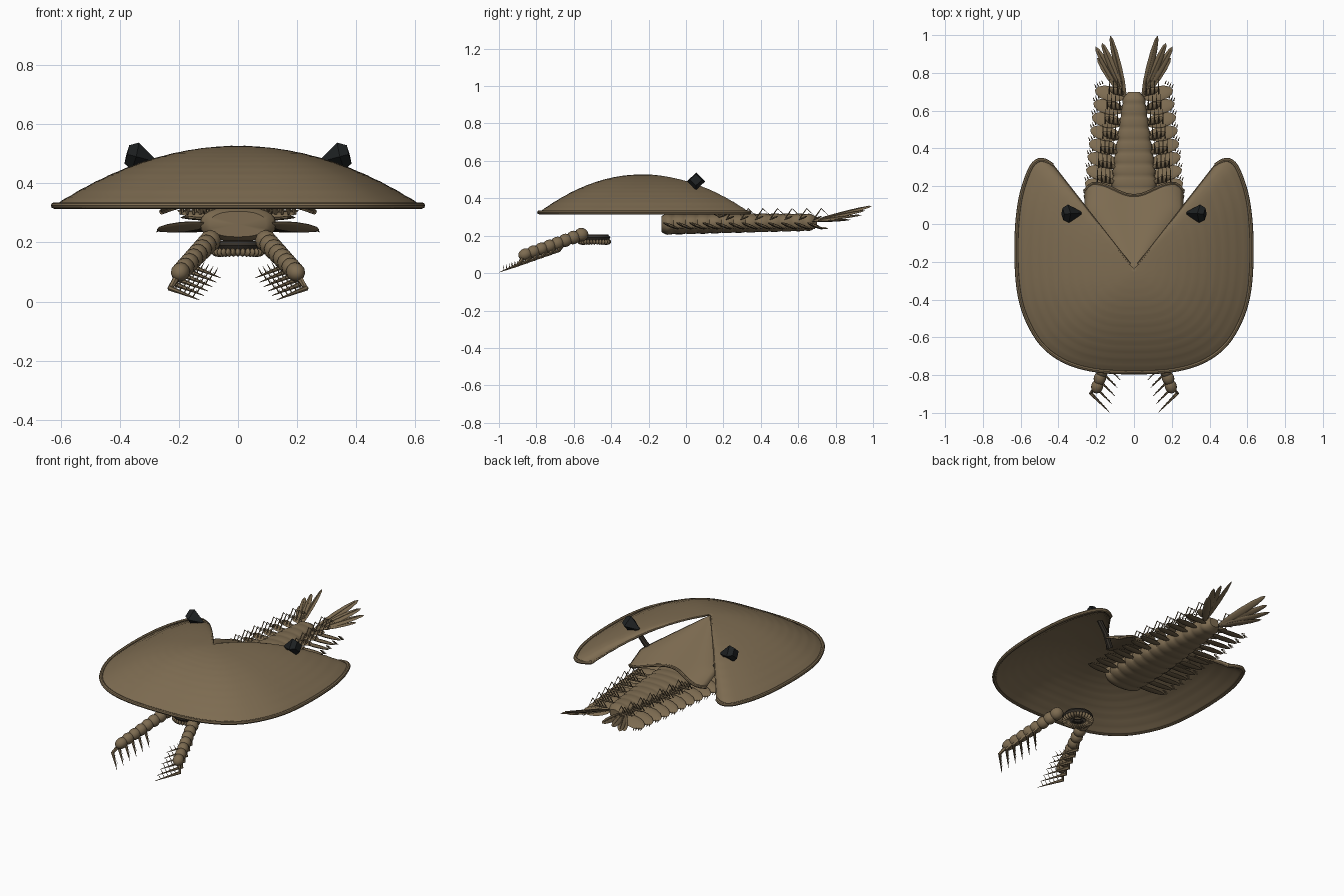
import bpy, bmesh, math
from mathutils import Vector, Matrix

if "Cube" in bpy.data.objects:
    bpy.data.objects.remove(bpy.data.objects["Cube"])


def colour(name, rgb):
    m = bpy.data.materials.new(name)
    m.diffuse_color = (*rgb, 1)
    m.use_nodes = True
    m.node_tree.nodes["Principled BSDF"].inputs["Base Color"].default_value = m.diffuse_color
    return m


SHELL = colour("brown shell", (0.205, 0.148, 0.082))
DARK = colour("eye black", (0.012, 0.014, 0.015))
MOUTH = colour("mouth dark brown", (0.035, 0.029, 0.022))


def finish(bm, name, mat, smooth=True, thickness=0, recalc=True):
    if recalc:
        bmesh.ops.recalc_face_normals(bm, faces=bm.faces)
    me = bpy.data.meshes.new(name)
    bm.to_mesh(me)
    bm.free()
    me.materials.append(mat)
    ob = bpy.data.objects.new(name, me)
    bpy.context.collection.objects.link(ob)
    if smooth:
        bpy.ops.object.select_all(action='DESELECT')
        ob.select_set(True)
        bpy.context.view_layer.objects.active = ob
        bpy.ops.object.shade_smooth_by_angle(angle=math.radians(40))
    if thickness:
        mod = ob.modifiers.new("thickness", 'SOLIDIFY')
        mod.thickness = thickness
        mod.offset = 0
    return ob


def grid(bm, rows):
    """Skin a list of equally long point rows."""
    vs = [[bm.verts.new(p) for p in r] for r in rows]
    for a, b in zip(vs, vs[1:]):
        for i in range(len(a) - 1):
            bm.faces.new((a[i], a[i + 1], b[i + 1], b[i]))
    bmesh.ops.remove_doubles(bm, verts=bm.verts, dist=1e-5)


def tube(bm, pts, radii, n=8):
    pts = [Vector(p) for p in pts]
    rings = []
    for i, p in enumerate(pts):
        d = pts[min(i + 1, len(pts) - 1)] - pts[max(i - 1, 0)]
        q = d.to_track_quat('Z', 'Y')
        r = radii[i] if isinstance(radii, (list, tuple)) else radii
        rings.append([bm.verts.new(p + q @ Vector((r * math.cos(k * math.tau / n), r * math.sin(k * math.tau / n), 0)))
                      for k in range(n)])
    for a, b in zip(rings, rings[1:]):
        for k in range(n):
            bm.faces.new((a[k], a[(k + 1) % n], b[(k + 1) % n], b[k]))
    bm.faces.new(rings[0][::-1])
    bm.faces.new(rings[-1])


def leaf(bm, a, b, width, thick, roll=0, seg=10, rings=6):
    """Flattened ellipsoid stretched from a to b."""
    a, b = Vector(a), Vector(b)
    x = (b - a).normalized()
    y = Vector((0, 0, 1)).cross(x).normalized()
    rot = Matrix((x, y, x.cross(y))).transposed().to_4x4()
    m = Matrix.Translation((a + b) / 2) @ rot @ Matrix.Rotation(roll, 4, 'X')
    m = m @ Matrix.Diagonal(((b - a).length / 2, width / 2, thick / 2, 1)) @ Matrix.Rotation(math.pi / 2, 4, 'Y')
    bmesh.ops.create_uvsphere(bm, u_segments=seg, v_segments=rings, radius=1, matrix=m)


def spline(pts, steps=6):
    """Catmull-Rom through pts."""
    p = [Vector(q) for q in pts]
    p = [2 * p[0] - p[1]] + p + [2 * p[-1] - p[-2]]
    out = []
    for i in range(1, len(p) - 2):
        for k in range(steps):
            t = k / steps
            out.append(0.5 * (2 * p[i] + (p[i + 1] - p[i - 1]) * t
                              + (2 * p[i - 1] - 5 * p[i] + 4 * p[i + 1] - p[i + 2]) * t ** 2
                              + (3 * p[i] - p[i - 1] - 3 * p[i + 1] + p[i + 2]) * t ** 3))
    return out + [p[-2]]


# Carapace: concentric dome fan with a rear notch, plus a rolled rim
half = [(0.2, -0.775), (0.36, -0.73), (0.48, -0.645), (0.56, -0.52), (0.605, -0.38), (0.622, -0.2),
        (0.618, 0), (0.595, 0.16), (0.55, 0.29), (0.51, 0.335), (0.47, 0.335), (0.43, 0.31)]
outline = spline([(-x, y, 0.32) for x, y in half[::-1]] + [(0, -0.785, 0.32)] + [(x, y, 0.32) for x, y in half])
apex = Vector((0, -0.24, 0.32))
N = 40
rows = []
for i in range(N + 1):
    r = i / N
    z = 0.203 * (1 - r ** 2) + 0.0012 * math.sin(r * 75) * r
    rows.append([apex.lerp(p, r) + Vector((0, 0, z)) for p in outline])
bm = bmesh.new()
grid(bm, rows)
finish(bm, "carapace", SHELL, thickness=0.008)
bm = bmesh.new()
tube(bm, [p + Vector((0, 0, 0.005)) for p in outline], 0.011)
for side in (0, -1):
    tube(bm, [row[side] for row in rows[2:]], 0.006, 6)
finish(bm, "carapace_rim", SHELL)

# Neck plate filling the notch
rows = []
for i in range(21):
    t = i / 20
    row = []
    for j in range(-12, 13):
        u = j / 12
        a = abs(u)
        back = 0.15 + 0.065 * math.sin(min(a / 0.8, 1) * math.pi / 2) ** 2 - 1.0 * max(0, a - 0.8) ** 2
        w = min(0.26, 0.78 * 0.45 * t + 0.003)
        zc, ze = 0.518 - 0.165 * t, 0.518 - 0.215 * t
        row.append(Vector((u * w, -0.24 + t * (back + 0.24), zc + (ze - zc) * u * u)))
    rows.append(row)
bm = bmesh.new()
grid(bm, rows)
finish(bm, "neck_plate", SHELL, thickness=0.008)
bm = bmesh.new()
tube(bm, rows[-1], 0.009)
finish(bm, "neck_plate_rim", SHELL)


# Segmented trunk
def half_width(y):
    return 0.128 - 0.085 * max(0, y - 0.12) - 0.06 * max(0, y - 0.3)


rows = []
M = 78
for i in range(M + 1):
    s = i / M
    y = -0.13 + 0.83 * s
    k = 0.93 + 0.07 * abs(math.sin(s * 13 * math.pi)) ** 0.7
    k *= min(1, 0.8 + s * 6, 0.6 + (1 - s) * 9)
    hw, hh, zc = half_width(y) * k, (0.058 - 0.012 * s) * k, 0.262 + 0.01 * s
    ring = []
    for j in range(25):
        c, d = math.cos(j * math.tau / 24), math.sin(j * math.tau / 24)
        ring.append((hw * math.copysign(abs(c) ** 0.8, c), y, zc + hh * math.copysign(abs(d) ** 0.8, d)))
    rows.append(ring)
centre = lambda r: [(0, r[0][1], r[0][2])] * 25
bm = bmesh.new()
grid(bm, [centre(rows[0])] + rows + [centre(rows[-1])])
finish(bm, "trunk", SHELL)

flaps, gills, blades, arms, spines, eyes, stalks = (bmesh.new() for _ in range(7))
for s in (-1, 1):
    # Side flaps with spiny outer edges
    for i in range(12):
        y = -0.1 + 0.07 * i
        hw = half_width(y)
        tip = Vector((s * (0.275 - 0.11 * max(0, y) ** 1.2), y + 0.04, 0.243))
        leaf(flaps, (s * hw * 0.8, y, 0.262), tip, 0.085, 0.018, -s * 0.35)
        for k in range(4):
            p = tip + Vector((-s * (0.006 + 0.012 * k), 0.012 + 0.007 * k, 0))
            tube(flaps, [p, p + Vector((s * 0.008, 0.02, -0.008))], [0.004, 0.0005], 4)
    # Upright comb-like gills above the flaps
    for i in range(7):
        y = 0.22 + 0.078 * i
        x = half_width(y) + 0.008
        leaf(gills, (s * x * 0.8, y, 0.29), (s * (x + 0.07), y + 0.03, 0.3), 0.04, 0.01, s * 0.4)
        for k in range(4):
            b = Vector((s * (x + 0.022 * k), y, 0.295))
            tube(gills, [b, b + Vector((0, 0.035, 0.05)), b + Vector((0, 0.078, 0.01))], [0.004, 0.003, 0.001], 4)
    # Tail fan
    root = Vector((s * 0.045, 0.67, 0.275))
    for tip, roll in (((0.125, 0.998, 0.36), 0.5), ((0.17, 0.96, 0.335), 0.35), ((0.205, 0.94, 0.31), 0.2),
                      ((0.195, 0.88, 0.285), 0.0)):
        end = Vector((s * tip[0], tip[1], tip[2]))
        leaf(blades, root, end, 0.045, 0.012, s * roll)
        tube(blades, [root.lerp(end, t) + Vector((0, 0, 0.005)) for t in (0.2, 0.6, 0.95)], [0.005, 0.004, 0.001], 5)
    # Front arms: overlapping bead segments with jointed, barbed rakes
    for i in range(8):
        t = i / 7
        p = Vector((s * (0.095 + 0.1 * t), -0.56 - 0.3 * t, 0.205 - 0.105 * t))
        d = Vector((s * 0.03, -0.09, -0.033)) * 0.38
        leaf(arms, p - d, p + d, 0.074 - 0.01 * t, 0.074 - 0.01 * t, 0, 12, 8)
        if i < 2:
            continue
        knee = p + Vector((s * 0.035, -0.035, -0.055))
        end = p + Vector((-s * 0.065, -0.137, -0.095))
        tube(spines, [p, knee, end], [0.014, 0.01, 0.001], 6)
        for k in range(1, 6):
            b = knee.lerp(end, k / 6.5)
            tube(spines, [b, b + Vector((-s * 0.014, -0.004, 0.026))], [0.003, 0.0005], 4)
    # Faceted eyes on stalks
    c = Vector((s * 0.333, 0.055, 0.487))
    out = Vector((s * 0.95, -0.05, 0.25)).normalized()
    tube(eyes, [c - out * 0.055, c + out * 0.015, c + out * 0.045], [0.008, 0.049, 0.032], 4)
    tube(stalks, [(s * 0.2, 0.03, 0.33), (s * 0.25, 0.05, 0.4), c - out * 0.02], [0.018, 0.016, 0.014], 8)

finish(flaps, "side_flaps", SHELL)
finish(gills, "gill_combs", SHELL)
finish(blades, "tail_fan", SHELL)
finish(arms, "front_arms", SHELL)
finish(spines, "arm_rakes", SHELL)
finish(eyes, "eyes", DARK, smooth=False)
finish(stalks, "eye_stalks", MOUTH)

# Mouth: dark upper ring over a ring of brown plates with inward teeth
mc = Vector((0, -0.49, 0))
ring, plates, teeth = bmesh.new(), bmesh.new(), bmesh.new()
profile = [(0.035, 0.19), (0.055, 0.207), (0.075, 0.205), (0.086, 0.19), (0.075, 0.172), (0.045, 0.172), (0.035, 0.19)]
grid(ring, [[mc + Vector((r * math.cos(k * math.tau / 32), r * math.sin(k * math.tau / 32), z)) for r, z in profile]
            for k in range(33)])
for k in range(28):
    d = Vector((math.cos(k * math.tau / 28), math.sin(k * math.tau / 28), 0))
    up = lambda r, z: mc + d * r + Vector((0, 0, z))
    leaf(plates, up(0.042, 0.17), up(0.09, 0.166), 0.019, 0.034, 0, 8, 6)
    tube(teeth, [up(0.048, 0.168), up(0.022, 0.172)], [0.005, 0.0008], 4)
finish(ring, "mouth_ring", MOUTH)
finish(plates, "mouth_plates", SHELL)
finish(teeth, "mouth_teeth", MOUTH)
